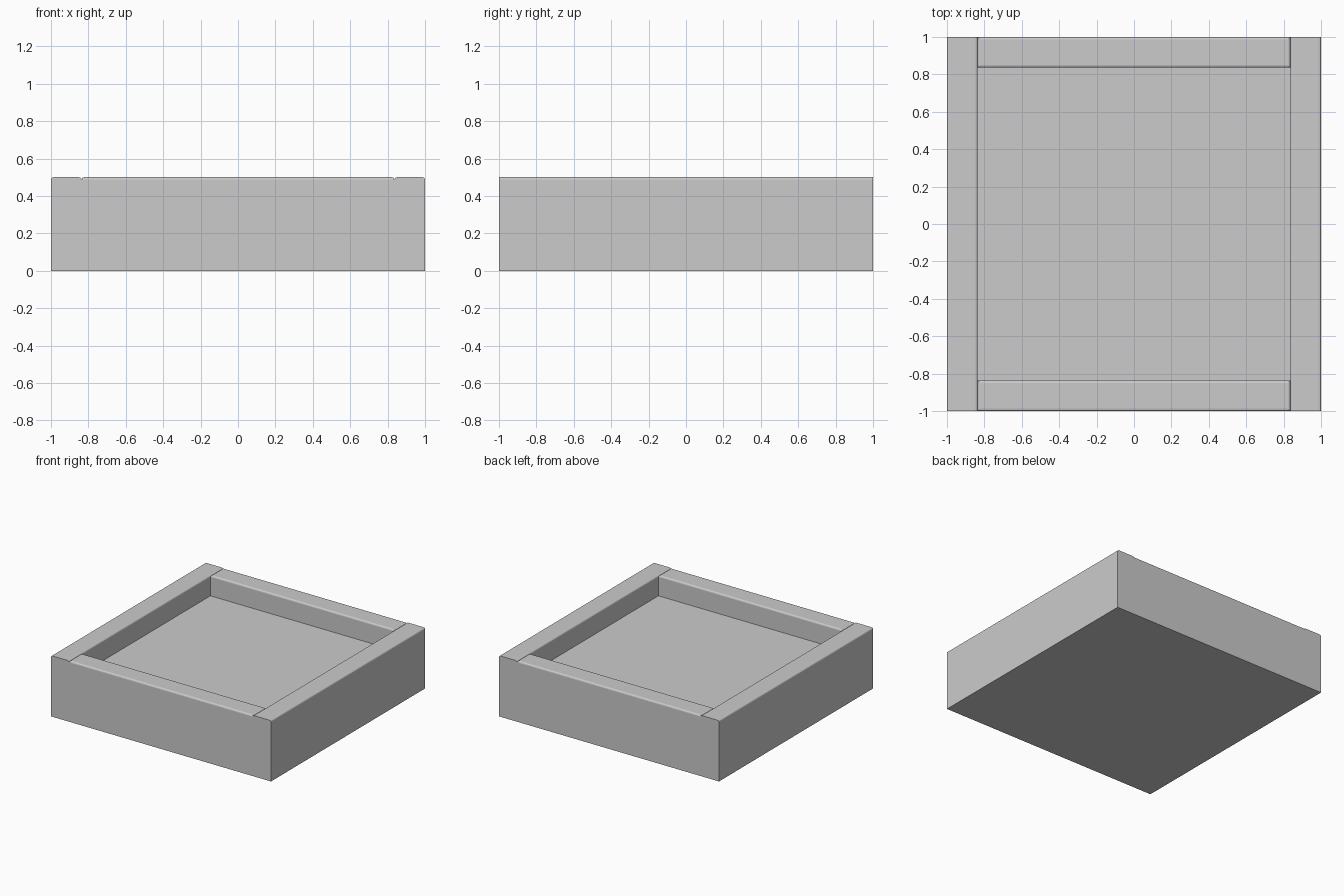
import bpy
import bmesh
from mathutils import Matrix, Vector

cube = bpy.data.objects.get("Cube")
if cube:
    bpy.data.objects.remove(cube, do_unlink=True)

HALF = 1.0        # half the outer width
INNER = 0.836     # half the inner width
FLOOR = 0.333     # height of the recessed floor
TOP = 0.5
ROUND = 0.013     # rounding of the top edges

grey = bpy.data.materials.new("plain grey")
grey.use_nodes = True
colour = (0.6, 0.6, 0.6, 1)
grey.diffuse_color = colour
grey.node_tree.nodes["Principled BSDF"].inputs["Base Color"].default_value = colour


def box(name, low, high, rounded_axes=""):
    """Box between two corners; top edges running along rounded_axes are rounded."""
    low, high = Vector(low), Vector(high)
    bm = bmesh.new()
    place = Matrix.Translation((low + high) / 2) @ Matrix.Diagonal((*(high - low), 1))
    bmesh.ops.create_cube(bm, size=1, matrix=place)
    edges = []
    for edge in bm.edges:
        a, b = (v.co for v in edge.verts)
        run = "x" if abs(a.x - b.x) > 0.01 else "y"
        if min(a.z, b.z) > high.z - 0.001 and run in rounded_axes:
            edges.append(edge)
    if edges:
        bmesh.ops.bevel(bm, geom=edges, offset=ROUND, segments=3,
                        profile=0.5, affect='EDGES')
    mesh = bpy.data.meshes.new(name)
    bm.to_mesh(mesh)
    bm.free()
    mesh.materials.append(grey)
    obj = bpy.data.objects.new(name, mesh)
    bpy.context.collection.objects.link(obj)
    return obj


# Solid base whose top is the tray floor
box("base", (-HALF, -HALF, 0), (HALF, HALF, FLOOR))

# Side rails run the full depth, rounded along their length only
for name, x0, x1 in (("right_rail", -HALF, -INNER), ("left_rail", INNER, HALF)):
    box(name, (x0, -HALF, FLOOR), (x1, HALF, TOP), "y")

# Front and back rails fit between them, rounded all round the top
for name, y0, y1 in (("front_rail", -HALF, -INNER), ("back_rail", INNER, HALF)):
    box(name, (-INNER, y0, FLOOR), (INNER, y1, TOP), "xy")
